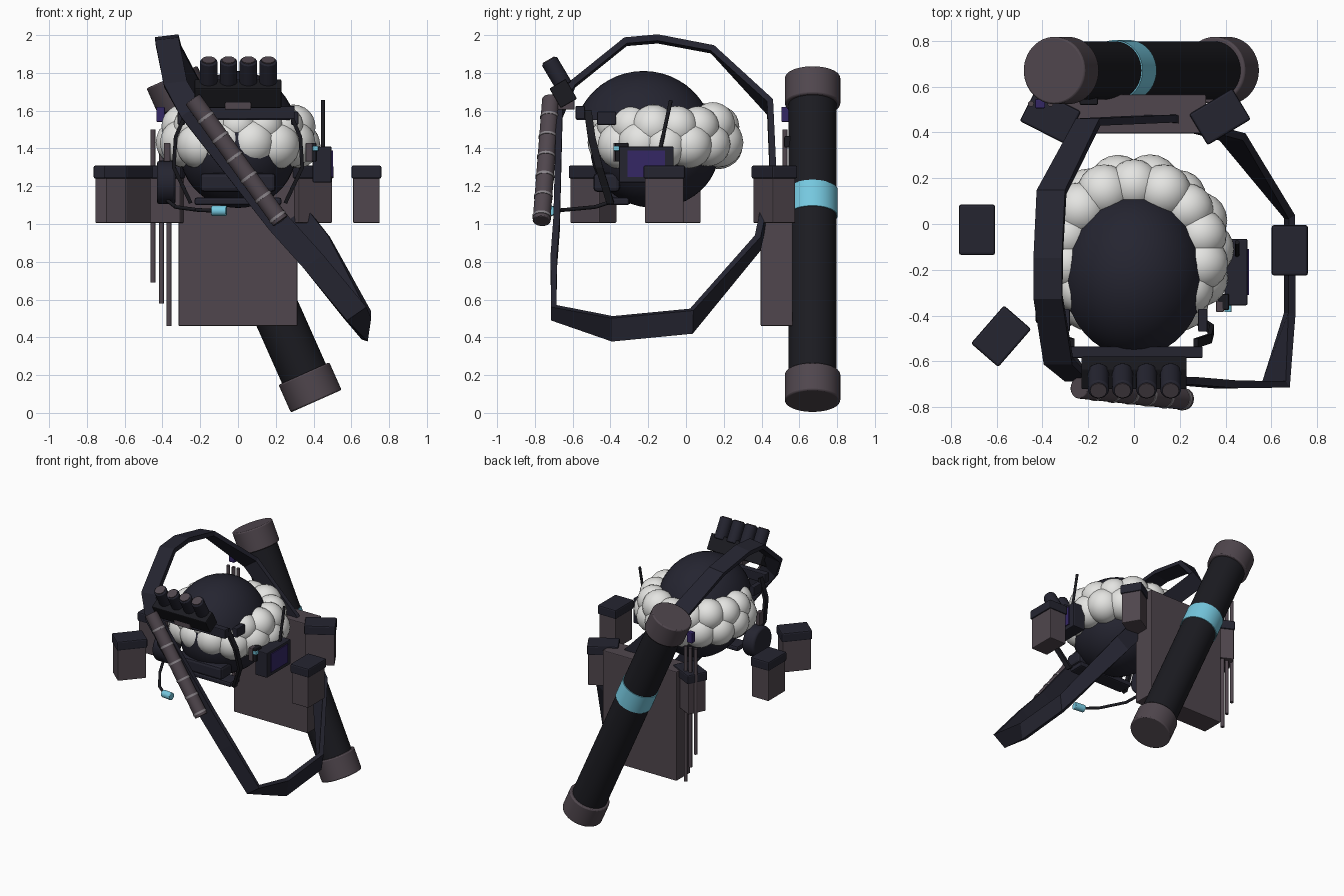
import bpy, bmesh, math, random
from mathutils import Vector, Matrix

if "Cube" in bpy.data.objects:
    bpy.data.objects.remove(bpy.data.objects["Cube"])
random.seed(4)


def material(name, rgb):
    m = bpy.data.materials.new(name)
    m.use_nodes = True
    m.diffuse_color = (*rgb, 1)
    m.node_tree.nodes["Principled BSDF"].inputs["Base Color"].default_value = (*rgb, 1)
    return m


NAVY = material("dark navy", (.018, .018, .03))
BLACK = material("soft black", (.011, .011, .015))
MAUVE = material("mauve grey", (.08, .062, .075))
RING = material("pale grey", (.25, .23, .25))
WHITE = material("white", (.78, .78, .76))
CYAN = material("cyan", (.18, .58, .74))
PURPLE = material("purple", (.035, .02, .13))


def finish(name, bm, mat, smooth=False, bevel=0):
    bmesh.ops.recalc_face_normals(bm, faces=bm.faces)
    me = bpy.data.meshes.new(name)
    bm.to_mesh(me)
    bm.free()
    ob = bpy.data.objects.new(name, me)
    bpy.context.collection.objects.link(ob)
    me.materials.append(mat)
    if bevel:
        b = ob.modifiers.new("Bevel", "BEVEL")
        b.width, b.segments = bevel, 2
    if smooth:
        bpy.ops.object.select_all(action="DESELECT")
        ob.select_set(True)
        bpy.context.view_layer.objects.active = ob
        bpy.ops.object.shade_smooth_by_angle(angle=math.radians(40))
    return ob


def box(name, loc, size, mat, turn=0, tilt=0, bevel=.006):
    bm = bmesh.new()
    m = (Matrix.Translation(loc) @ Matrix.Rotation(math.radians(turn), 4, "Z")
         @ Matrix.Rotation(math.radians(tilt), 4, "X") @ Matrix.Diagonal((*size, 1)))
    bmesh.ops.create_cube(bm, size=1, matrix=m)
    return finish(name, bm, mat, bevel=bevel)


def rod(name, a, b, r, mat, sides=32, bevel=0):
    a, b = Vector(a), Vector(b)
    bm = bmesh.new()
    m = Matrix.Translation((a + b) / 2) @ (b - a).to_track_quat("Z", "Y").to_matrix().to_4x4()
    bmesh.ops.create_cone(bm, cap_ends=True, segments=sides, radius1=r, radius2=r,
                          depth=(b - a).length, matrix=m)
    return finish(name, bm, mat, True, bevel)


def ellipsoid(name, loc, radii, mat, cut=None):
    bm = bmesh.new()
    bmesh.ops.create_uvsphere(bm, u_segments=40, v_segments=24, radius=1,
                              matrix=Matrix.Translation(loc) @ Matrix.Diagonal((*radii, 1)))
    if cut:
        geom = bm.verts[:] + bm.edges[:] + bm.faces[:]
        bmesh.ops.bisect_plane(bm, geom=geom, plane_co=(0, 0, cut), plane_no=(0, 0, 1), clear_inner=True)
        bmesh.ops.holes_fill(bm, edges=[e for e in bm.edges if e.is_boundary])
    return finish(name, bm, mat, True)


def ribbon(name, rows, width, thick, mat, closed=False):
    """Flat band: each row holds a centre point and the direction of its width."""
    bm = bmesh.new()
    pairs = []
    for p, w in rows:
        p, w = Vector(p), Vector(w).normalized() * width / 2
        pairs.append((bm.verts.new(p - w), bm.verts.new(p + w)))
    n = len(pairs)
    for i in range(n if closed else n - 1):
        a, b = pairs[i], pairs[(i + 1) % n]
        bm.faces.new((a[0], a[1], b[1], b[0]))
    ob = finish(name, bm, mat)
    s = ob.modifiers.new("Solidify", "SOLIDIFY")
    s.thickness, s.offset = thick, 0
    return ob


# Head: helmet dome, lower head and chin
ellipsoid("helmet_dome", (0, -.225, 1.45), (.32, .37, .36), NAVY, cut=1.55)
ellipsoid("lower_head", (0, -.165, 1.39), (.31, .34, .305), NAVY)
box("face_guard", (0, -.42, 1.22), (.4, .14, .1), NAVY, bevel=.02)
box("chin_bar", (0, -.36, 1.12), (.46, .12, .04), NAVY, bevel=.012)
for s, side in ((1, "left"), (-1, "right")):
    ribbon(side + "_chin_strap", [((s * x, y, z), (0, 1, 0)) for x, y, z in
           ((.27, -.52, 1.6), (.33, -.5, 1.46), (.34, -.46, 1.3), (.25, -.4, 1.11))], .04, .02, BLACK)
    box(side + "_helmet_flap", (s * .3, -.42, 1.56), (.04, .1, .07), NAVY)
    box(side + "_cheek_clip", (s * .375, -.36, 1.38), (.035, .05, .1), MAUVE)

# Fluffy hair ring in two staggered rows
bm = bmesh.new()
for z, rx, ry, r, off in ((1.425, .315, .29, .125, 0), (1.52, .3, .28, .112, .5)):
    for i in range(14):
        a = (i + off) * math.tau / 14
        k = r * random.uniform(.94, 1.06)
        loc = (rx * math.cos(a), -.11 + ry * math.sin(a), z + random.uniform(-.01, .01))
        bmesh.ops.create_icosphere(bm, subdivisions=3, radius=k, matrix=Matrix.Translation(loc))
finish("hair_ring", bm, WHITE, True)

# Four-tube goggles raised above the brow
box("goggle_bar", (0, -.65, 1.69), (.46, .1, .12), BLACK, tilt=30)
box("brow_plate", (0, -.56, 1.59), (.6, .05, .07), NAVY)
box("goggle_mount", (0, -.635, 1.635), (.14, .09, .06), MAUVE)
for i in range(4):
    x = -.155 + i * .105
    rod(f"goggle_tube_{i + 1}", (x, -.645, 1.73), (x, -.725, 1.865), .046, NAVY, 24, .008)
    rod(f"goggle_lens_{i + 1}", (x, -.724, 1.863), (x, -.728, 1.87), .036, MAUVE, 24)

# Left-side display with antenna
box("display_body", (.445, -.21, 1.315), (.1, .29, .19), NAVY)
box("display_screen", (.498, -.21, 1.32), (.008, .2, .14), PURPLE, bevel=0)
box("display_clip", (.39, -.34, 1.38), (.05, .07, .1), BLACK)
box("display_lamp", (.41, -.37, 1.4), (.03, .03, .025), CYAN, bevel=.003)
rod("antenna", (.45, -.14, 1.38), (.45, -.08, 1.655), .01, BLACK, 10)

# Right earphone with microphone boom
rod("earphone", (-.43, -.32, 1.22), (-.33, -.32, 1.22), .115, NAVY, 32, .015)
boom = [(-.38, -.36, 1.13), (-.33, -.48, 1.09), (-.22, -.64, 1.075), (-.13, -.71, 1.07)]
for i in range(3):
    rod(f"boom_{i + 1}", boom[i], boom[i + 1], .01, BLACK, 10)
rod("microphone", (-.14, -.71, 1.07), (-.06, -.72, 1.07), .027, CYAN, 20, .004)

# Shoulder sling: one closed loop
diag, flat, tall = (.82, 0, .57), (1, 0, .12), (.15, 0, 1)
ribbon("shoulder_sling", [
    ((-.375, -.15, 1.98), flat), ((-.375, -.32, 1.965), flat), ((-.33, -.6, 1.74), flat),
    ((-.25, -.67, 1.6), diag), ((.22, -.685, 1.0), diag), ((.4, -.7, .8), diag),
    ((.62, -.7, .53), diag), ((.68, -.39, .445), tall), ((.68, .03, .485), tall),
    ((.43, .38, .9), diag), ((.13, .46, 1.28), diag), ((-.2, .445, 1.62), diag),
    ((-.36, .14, 1.925), flat)], .125, .034, NAVY, closed=True)

# Segmented roll carried on the front of the sling
a, b = Vector((-.24, -.715, 1.66)), Vector((.225, -.765, 1.015))
rod("sling_roll", a, b, .047, MAUVE, 24, .004)
for i in range(6):
    t = .15 + i * .163
    rod(f"roll_ring_{i + 1}", a.lerp(b, t - .009), a.lerp(b, t + .009), .05, RING, 24)

# Back plate
box("back_plate", (0, .48, .88), (.63, .17, .84), MAUVE)

# Belt pouches with lids
for name, x, y, turn in (("left", .68, -.115, 0), ("right", -.685, -.025, 0),
                         ("front_right", -.58, -.49, -41), ("back_right", -.365, .47, 63),
                         ("back_left", .375, .468, -59)):
    box(name + "_pouch", (x, y, 1.13), (.14, .205, .25), MAUVE, turn)
    box(name + "_pouch_lid", (x, y, 1.275), (.158, .22, .07), NAVY, turn, bevel=.01)

# Slim rods hung beside the back plate
for i, (x, low) in enumerate(((-.45, .69), (-.405, .58), (-.365, .46))):
    rod(f"hanging_rod_{i + 1}", (x, .525, low), (x, .525, 1.5), .013, MAUVE, 12)
box("rod_tag", (-.41, .525, 1.58), (.045, .04, .08), PURPLE)

# Long case slung diagonally across the back
low, high = Vector((.414, .67, .062)), Vector((-.35, .67, 1.778))
d = (high - low).normalized()
rod("case_body", low + d * .02, high - d * .02, .127, BLACK, 48)
rod("case_bottom_cap", low, low + d * .16, .147, MAUVE, 48, .008)
rod("case_top_cap", high - d * .16, high, .147, MAUVE, 48, .008)
mid = low.lerp(high, .612)
rod("case_band", mid - d * .075, mid + d * .075, .133, CYAN, 48)
for t in (.3, .8):
    p = low.lerp(high, t)
    box("case_bracket", p - Vector((0, .125, 0)), (.08, .05, .06), BLACK)
